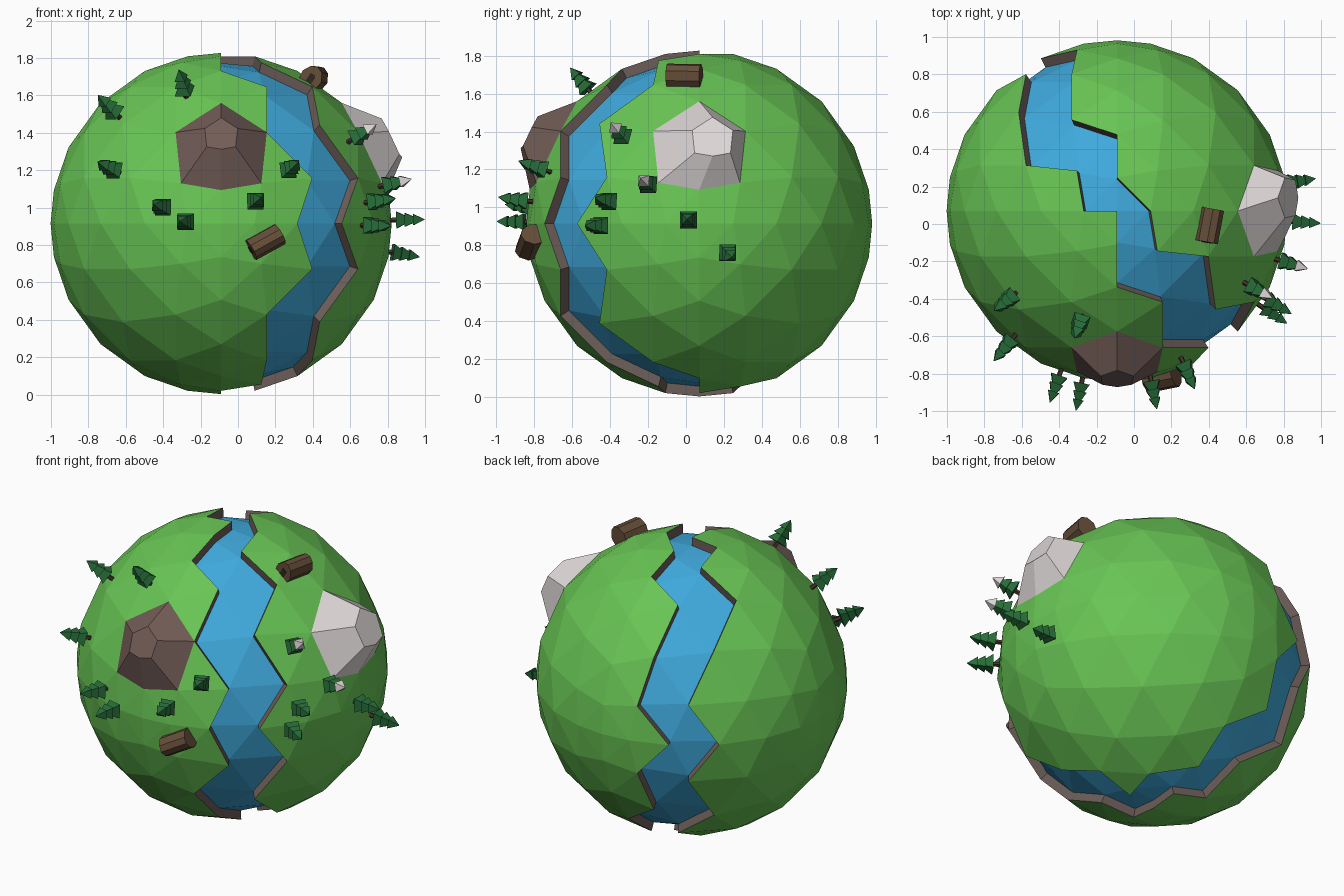
import bpy
import math
from mathutils import Vector, Matrix

if "Cube" in bpy.data.objects:
    bpy.data.objects.remove(bpy.data.objects["Cube"])

C = Vector((-0.09, 0.07, 0.915))   # planet centre
R, BED, N = 0.912, 0.858, 6        # ground radius, river radius, divisions

GREEN, WATER = (0.14, 0.56, 0.09), (0.05, 0.40, 0.72)
EARTH, ROCK, SNOW = (0.15, 0.11, 0.10), (0.17, 0.11, 0.095), (0.72, 0.68, 0.67)
LEAF, BARK, WOOD, DARK = (0.02, 0.15, 0.04), (0.06, 0.03, 0.02), (0.13, 0.075, 0.04), (0.03, 0.02, 0.015)
mats = {}


def mesh(name, verts, faces, color):
    me = bpy.data.meshes.new(name)
    me.from_pydata([tuple(v) for v in verts], [], faces)
    if color not in mats:
        m = bpy.data.materials.new("mat_%d" % len(mats))
        m.diffuse_color = (*color, 1)
        m.use_nodes = True
        m.node_tree.nodes["Principled BSDF"].inputs["Base Color"].default_value = m.diffuse_color
        mats[color] = m
    me.materials.append(mats[color])
    ob = bpy.data.objects.new(name, me)
    bpy.context.collection.objects.link(ob)
    return ob


def pos(key, r=R):
    return C + Vector(key).normalized() * r


def facing(pts, direction):
    """Order a polygon so that its normal follows the direction."""
    n = (pts[1] - pts[0]).cross(pts[2] - pts[0])
    return pts if n.dot(direction) > 0 else pts[::-1]


def polys(name, plist, color):
    verts, faces = [], []
    for p in plist:
        faces.append(range(len(verts), len(verts) + len(p)))
        verts += p
    return mesh(name, verts, [list(f) for f in faces], color)


# Octahedral sphere grid: integer points with |x|+|y|+|z| = N
tris = []
for sx in (1, -1):
    for sy in (1, -1):
        for sz in (1, -1):
            def key(i, j):
                return (sx * i, sy * j, sz * (N - i - j))
            for i in range(N):
                for j in range(N - i):
                    tris.append((key(i, j), key(i + 1, j), key(i, j + 1)))
                    if i + j < N - 1:
                        tris.append((key(i + 1, j), key(i, j + 1), key(i + 1, j + 1)))

# River banks: parts mirrored top to bottom, then the differing pole crossings
left = [(1, -2, 3), (1, -3, 2), (2, -3, 1), (2, -4, 0), (-2, 2, 2), (-2, 3, 1), (-3, 3, 0)]
right = [(2, -1, 3), (2, -2, 2), (3, -2, 1), (3, -3, 0), (-1, 3, 2), (-1, 4, 1), (-2, 4, 0)]
left = set(left + [(x, y, -z) for x, y, z in left])
right = set(right + [(x, y, -z) for x, y, z in right])
left |= {(-2, 1, 3), (-1, 1, 4), (-1, 0, 5), (0, 0, 6), (0, -1, 5), (0, -2, 4),
         (1, -1, -4), (0, -1, -5), (0, 0, -6), (0, 1, -5), (-1, 1, -4), (-1, 2, -3)}
right |= {(-1, 2, 3), (0, 2, 4), (0, 1, 5), (1, 0, 5), (1, -1, 4),
          (2, 0, -4), (1, 0, -5), (1, 1, -4), (0, 2, -4), (0, 3, -3)}

grass, river, cliffs = [], [], []
for t in tris:
    s = set(t)
    wet = s <= (left | right) and s & left and s & right
    pts = [pos(k, BED if wet else R) for k in t]
    mid = sum(pts, Vector()) / 3
    (river if wet else grass).append(facing(pts, mid - C))
    if wet:
        for bank in (left, right):
            e = [k for k in t if k in bank]
            if len(e) == 2:
                quad = [pos(e[0]), pos(e[1]), pos(e[1], BED), pos(e[0], BED)]
                cliffs.append(facing(quad, mid - (quad[2] + quad[3]) / 2))
polys("grass", grass, GREEN)
polys("river", river, WATER)
polys("river_cliffs", cliffs, EARTH)


# Mountains: hexagonal base on grid points, smaller raised flat top
def mountain(name, keys, centre, height, k, shift, color):
    base = [pos(q) for q in keys]
    mid = sum(base, Vector()) / 6
    apex = pos(centre, height) + Vector(shift)
    top = [apex + (b - mid) * k for b in base]
    plist = [facing(top, apex - C)]
    for i in range(6):
        j = (i + 1) % 6
        q = [base[i], base[j], top[j], top[i]]
        plist.append(facing(q, (q[0] + q[1]) / 2 - mid))
    polys(name, plist, color)


hexa = [(0, 3, 3), (1, 3, 2), (1, 4, 1), (0, 5, 1), (-1, 4, 1), (-1, 3, 2)]
mountain("brown_mountain", [(a, -b, c) for a, b, c in hexa], (0, -4, 2), 1.01, 0.36, (0, 0, 0.015), ROCK)
mountain("snowy_mountain", [(b, a, c) for a, b, c in hexa], (4, 0, 2), 1.03, 0.44, (0, 0.07, -0.02), SNOW)


# Prism or frustum rings along a local frame
def frame(d):
    d = Vector(d).normalized()
    return Matrix.Translation(C) @ d.to_track_quat('Z', 'Y').to_matrix().to_4x4()


def frustum(name, m, z0, r0, z1, r1, n, color):
    verts = [m @ Vector((r * math.cos(2 * math.pi * i / n + math.pi / 4),
                         r * math.sin(2 * math.pi * i / n + math.pi / 4), z))
             for z, r in ((z0, r0), (z1, r1)) for i in range(n)]
    faces = [(i, (i + 1) % n, n + (i + 1) % n, n + i) for i in range(n)]
    faces += [tuple(range(n))[::-1], tuple(range(n, 2 * n))]
    mesh(name, verts, faces, color)


# Trees: trunk and three square tiers, two with snowy tips
trees = [(.71, -.40, .455), (.92, -.28, .215), (.83, -.49, .12), (.80, -.53, -.01),
         (.99, -.06, .02), (.98, .16, -.165), (-.58, -.47, .605), (-.20, -.60, .725),
         (-.60, -.73, .30), (-.32, -.91, .09), (-.20, -.97, .01), (.37, -.85, .295), (.19, -.95, .125)]
for i, d in enumerate(trees):
    m = frame(d)
    frustum("tree_trunk", m, 0.88, 0.014, 0.95, 0.014, 5, BARK)
    for t, (z, r, h, r1) in enumerate(((0.94, 0.063, 0.06, 0.022), (0.985, 0.052, 0.055, 0.018),
                                       (1.03, 0.042, 0.06, 0.002))):
        frustum("tree_tier", m, z, r, z + h, r1, 4, SNOW if t == 2 and i < 2 else LEAF)


# Log cabins: barrel-shaped profile swept along its length, dark door at the end
def cabin(d, along):
    z = Vector(d).normalized()
    x = Vector(along)
    x = (x - z * x.dot(z)).normalized()
    y = z.cross(x)
    m = Matrix.Translation(C) @ Matrix((x, y, z)).transposed().to_4x4()

    def prism(name, prof, x0, x1, color):
        n = len(prof)
        verts = [m @ Vector((xx, a, b)) for xx in (x0, x1) for a, b in prof]
        faces = [(i, (i + 1) % n, n + (i + 1) % n, n + i) for i in range(n)]
        faces += [tuple(range(n))[::-1], tuple(range(n, 2 * n))]
        mesh(name, verts, faces, color)
    prism("cabin", [(.05, .87), (.06, .935), (.035, .98), (0, .995), (-.035, .98), (-.06, .935), (-.05, .87)],
          -0.09, 0.09, WOOD)
    prism("cabin_door", [(.016, .88), (.016, .945), (-.016, .945), (-.016, .88)], -0.093, -0.08, DARK)


cabin((.24, -.90, -.10), (.9, 0, .45))
cabin((.505, -.08, .79), (0, 1, -.3))
